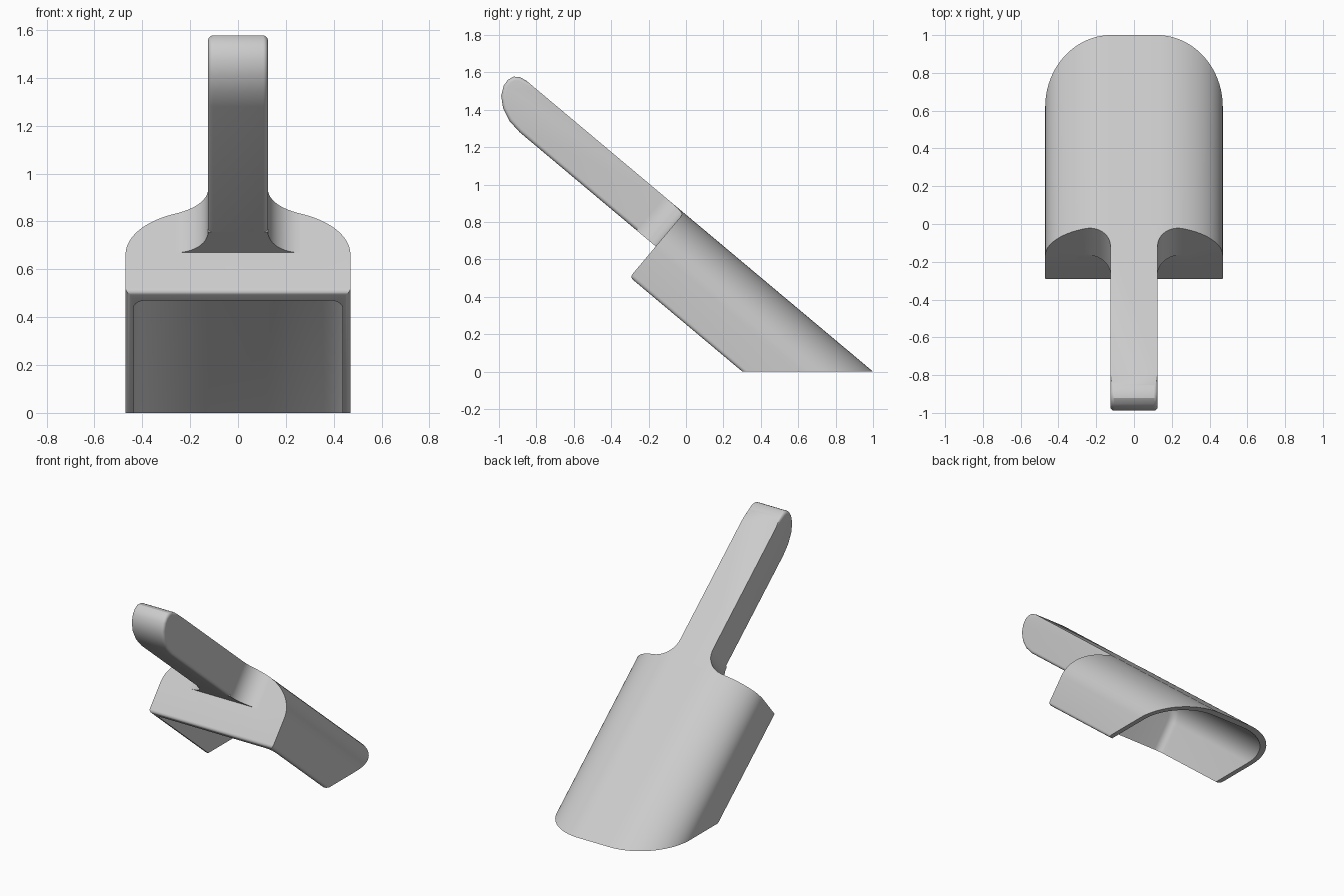
import bpy, bmesh, math
from mathutils import Matrix, Vector

cube = bpy.data.objects.get("Cube")
if cube:
    bpy.data.objects.remove(cube, do_unlink=True)

# Tilted frame: x across, u along the scoop, v up out of its back
TILT = Matrix.Translation((0, -0.3, 0.505)) @ Matrix.Rotation(math.radians(-40), 4, 'X')
TOP = 0.449          # height of the scoop's back above its open side
HANDLE_LOW = 0.215   # underside of the handle

grey = bpy.data.materials.new("light grey")
grey.use_nodes = True
grey.diffuse_color = (0.6, 0.6, 0.6, 1)
grey.node_tree.nodes["Principled BSDF"].inputs["Base Color"].default_value = (0.6, 0.6, 0.6, 1)


def prism(name, points, step, bevel_rule=None, radius=0.02):
    """Extrude a flat outline by a vector, rounding the edges chosen by a rule."""
    bm = bmesh.new()
    face = bm.faces.new([bm.verts.new(p) for p in points])
    moved = bmesh.ops.extrude_face_region(bm, geom=[face])["geom"]
    bmesh.ops.translate(bm, vec=step, verts=[g for g in moved if isinstance(g, bmesh.types.BMVert)])
    bmesh.ops.recalc_face_normals(bm, faces=bm.faces)
    if bevel_rule:
        edges = [e for e in bm.edges if bevel_rule(e.verts[0].co, e.verts[1].co)]
        bmesh.ops.bevel(bm, geom=edges, offset=radius, segments=5, profile=0.5,
                        affect='EDGES', clamp_overlap=True)
    bm.transform(TILT)
    mesh = bpy.data.meshes.new(name)
    bm.to_mesh(mesh)
    bm.free()
    mesh.materials.append(grey)
    obj = bpy.data.objects.new(name, mesh)
    bpy.context.collection.objects.link(obj)
    return obj


def combine(obj, other, operation):
    """Apply a boolean and remove the helper."""
    bpy.context.view_layer.objects.active = obj
    mod = obj.modifiers.new("combine", 'BOOLEAN')
    mod.operation, mod.solver, mod.object = operation, 'EXACT', other
    bpy.ops.object.modifier_apply(modifier=mod.name)
    bpy.data.objects.remove(other, do_unlink=True)


def arch(u, low, wall=0.0, steps=20):
    """Cross-section: straight sides under two elliptical shoulders."""
    half = [(0.12 + (0.35 - wall) * math.cos(a), 0.205 + (TOP - 0.205 - wall) * math.sin(a))
            for a in (math.pi / 2 * i / steps for i in range(steps + 1))]
    right = [(0.47 - wall, low)] + half
    return [Vector((x, u, v)) for x, v in right] + [Vector((-x, u, v)) for x, v in reversed(right)]


# Scoop body with rounded lower edges
def lower_edge(a, b):
    return max(a.z, b.z) < 0.001 and min(a.y, b.y) < 0.001


scoop = prism("scoop_body", arch(0, 0), (0, 1.7, 0), lower_edge)


# Hollow with a rounded inner back corner
def inner_back_edge(a, b):
    return max(a.y, b.y) < 0.06 and max(a.z, b.z) > -0.05


hollow = prism("hollow", arch(0.055, -0.1, 0.033), (0, 2, 0), inner_back_edge, 0.05)
combine(scoop, hollow, 'DIFFERENCE')

# Flat mouth resting on the ground
bpy.ops.mesh.primitive_cube_add(size=4, location=(0, 0, -2))
combine(scoop, bpy.context.object, 'DIFFERENCE')


# Handle: side profile with a rounded grip end
def handle_edge(a, b):
    same_side = abs(a.x - b.x) < 0.001
    on_top = min(a.z, b.z) > TOP - 0.001
    at_root = min(a.y, b.y) > 0
    return same_side and not on_top and not at_root


side = [(0.03, HANDLE_LOW), (-0.95, HANDLE_LOW), (-1.03, 0.226), (-1.1, 0.256),
        (-1.15, 0.3), (-1.175, 0.35), (-1.178, 0.39), (-1.165, 0.422),
        (-1.14, 0.441), (-1.1, TOP), (0.03, TOP)]
handle = prism("handle", [Vector((-0.125, u, v)) for u, v in side], (0.25, 0, 0), handle_edge)

# Flared neck: a concave fillet on each side, trimmed to the arch
R = 0.135
arc = [(0.125 + R - R * math.cos(a), -R + R * math.sin(a))
       for a in (math.pi / 2 * i / 12 for i in range(13))]
right = arc + [(0.125 + R, 0.03)]
outline = right + [(-x, u) for x, u in reversed(right)]
neck = prism("neck", [Vector((x, u, HANDLE_LOW)) for x, u in outline], (0, 0, 0.4))
combine(neck, prism("trim", arch(-0.5, 0), (0, 1, 0)), 'INTERSECT')

# Join into one solid with crisp edges kept
combine(scoop, neck, 'UNION')
combine(scoop, handle, 'UNION')
scoop.name = "scoop"
bpy.ops.object.select_all(action='DESELECT')
scoop.select_set(True)
bpy.context.view_layer.objects.active = scoop
bpy.ops.object.shade_smooth_by_angle(angle=math.radians(30))
